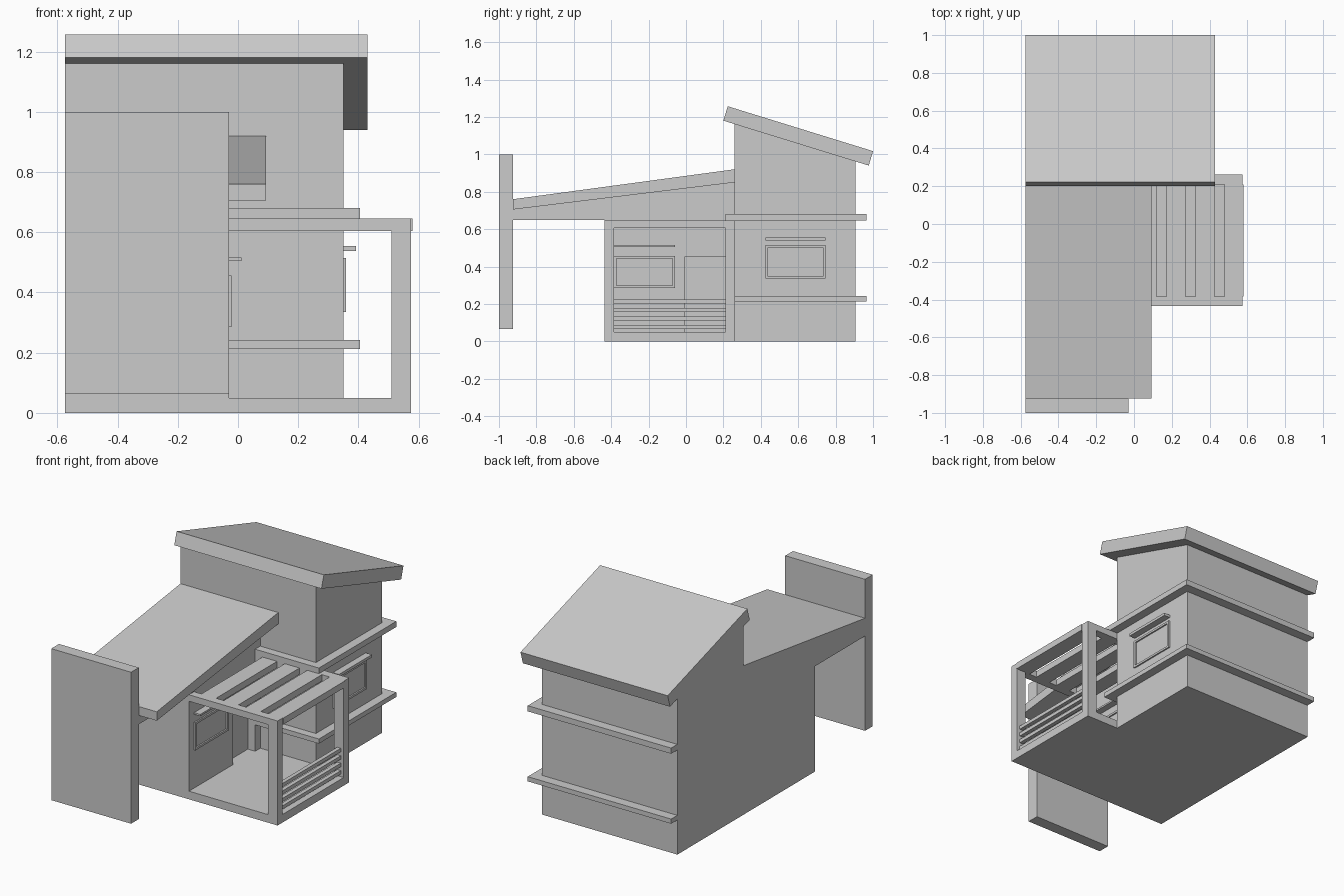
import bpy, bmesh

cube = bpy.data.objects.get("Cube")
if cube:
    bpy.data.objects.remove(cube, do_unlink=True)

GREY = (0.6, 0.6, 0.6, 1)
mat = bpy.data.materials.new("plain_grey")
mat.use_nodes = True
mat.diffuse_color = GREY
mat.node_tree.nodes["Principled BSDF"].inputs["Base Color"].default_value = GREY


def prism(name, x0, x1, profile):
    """Extrude a closed (y, z) profile from x0 to x1."""
    bm = bmesh.new()
    face = bm.faces.new([bm.verts.new((x0, y, z)) for y, z in profile])
    ext = bmesh.ops.extrude_face_region(bm, geom=[face])
    new = [g for g in ext["geom"] if isinstance(g, bmesh.types.BMVert)]
    bmesh.ops.translate(bm, vec=(x1 - x0, 0, 0), verts=new)
    bmesh.ops.recalc_face_normals(bm, faces=bm.faces)
    mesh = bpy.data.meshes.new(name)
    bm.to_mesh(mesh)
    bm.free()
    mesh.materials.append(mat)
    obj = bpy.data.objects.new(name, mesh)
    bpy.context.collection.objects.link(obj)
    return obj


def box(name, x, y, z):
    return prism(name, x[0], x[1], [(y[0], z[0]), (y[1], z[0]), (y[1], z[1]), (y[0], z[1])])


def window(name, x, y, z, canopy_z, border=0.013):
    """Raised frame on a right-facing wall with a thin canopy above."""
    depth = (x, x + 0.009)
    for part, zz in (("bottom", (z[0], z[0] + border)), ("top", (z[1] - border, z[1]))):
        box(f"{name}_frame_{part}", depth, y, zz)
    inner = (z[0] + border, z[1] - border)
    for part, yy in (("front", (y[0], y[0] + border)), ("back", (y[1] - border, y[1]))):
        box(f"{name}_frame_{part}", depth, yy, inner)
    box(f"{name}_canopy", (x, x + 0.042), y, canopy_z)


LEFT, WALL = -0.575, -0.03

# Low wing with overhanging upper part; outer layer has the door recess
overhang = [(0.26, 0), (0.26, 0.85), (-0.925, 0.705), (-0.925, 0.65), (-0.435, 0.65), (-0.435, 0)]
doorway = [(-0.005, 0), (-0.005, 0.455), (0.21, 0.455), (0.21, 0)]
prism("wing_body", LEFT, WALL - 0.05, overhang)
prism("wing_door_wall", WALL - 0.05, WALL, overhang + doorway)
prism("wing_roof", LEFT, 0.093, [(-0.925, 0.705), (-0.925, 0.76), (0.26, 0.92), (0.26, 0.85)])

# Free-standing front slab
box("front_slab", (LEFT, WALL), (-1, -0.925), (0.065, 1.0))

# Tower with sloping roof
prism("tower_body", LEFT, 0.35, [(0.26, 0), (0.905, 0), (0.905, 0.965), (0.26, 1.165)])
prism("tower_roof", LEFT, 0.43, [(0.2, 1.18), (0.223, 1.257), (1.0, 1.017), (0.977, 0.94)])

# Ledges around the tower
for name, z in (("lower_ledge", (0.213, 0.242)), ("upper_ledge", (0.645, 0.68))):
    box(name, (LEFT + 0.001, 0.405), (0.21, 0.965), z)

# Windows
window("tower_window", 0.35, (0.425, 0.745), (0.335, 0.515), (0.538, 0.555))
window("wing_window", WALL, (-0.385, -0.06), (0.285, 0.457), (0.505, 0.516))

# Porch floor, posts and slatted top
box("porch_floor", (WALL - 0.05, 0.575), (-0.435, 0.263), (0, 0.05))
for name, y in (("front", (-0.435, -0.385)), ("back", (0.21, 0.263))):
    box(f"porch_{name}_post", (0.51, 0.575), y, (0.05, 0.605))
    box(f"porch_{name}_beam", (WALL, 0.575), y, (0.605, 0.645))
for i in range(4):
    x = 0.02 + i * 0.153
    box(f"porch_slat_{i + 1}", (x, x + 0.1), (-0.385, 0.21), (0.605, 0.645))

# Porch railing
for i in range(4):
    z = 0.065 + i * 0.046
    box(f"porch_rail_{i + 1}", (0.53, 0.555), (-0.385, 0.21), (z, z + 0.022))
